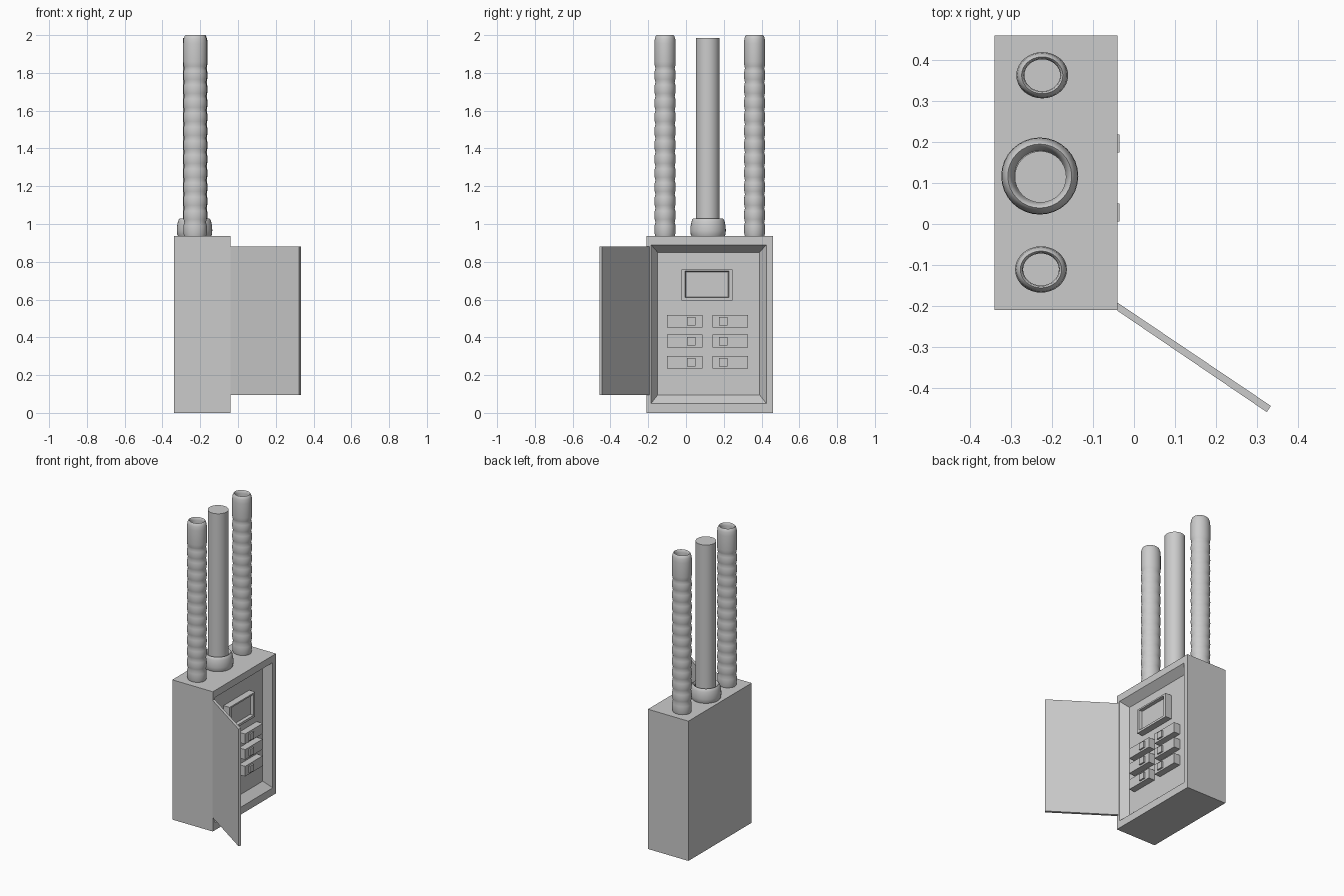
import bpy, bmesh, math

if "Cube" in bpy.data.objects:
    bpy.data.objects.remove(bpy.data.objects["Cube"])


def make_object(name, bm):
    bmesh.ops.recalc_face_normals(bm, faces=bm.faces[:])
    mesh = bpy.data.meshes.new(name)
    bm.to_mesh(mesh)
    bm.free()
    ob = bpy.data.objects.new(name, mesh)
    bpy.context.collection.objects.link(ob)
    return ob


def skin(name, rings):
    """Join successive closed rings of points and cap both ends."""
    bm = bmesh.new()
    loops = [[bm.verts.new(p) for p in ring] for ring in rings]
    n = len(loops[0])
    for a, b in zip(loops, loops[1:]):
        for i in range(n):
            j = (i + 1) % n
            bm.faces.new((a[i], a[j], b[j], b[i]))
    bm.faces.new(loops[0])
    bm.faces.new(loops[-1])
    return make_object(name, bm)


def rect_steps(name, steps):
    """Stack of (x, y0, y1, z0, z1) rectangles facing +x."""
    return skin(name, [[(x, y0, z0), (x, y1, z0), (x, y1, z1), (x, y0, z1)]
                       for x, y0, y1, z0, z1 in steps])


def block(name, x0, x1, *r):
    return rect_steps(name, [(x0, *r), (x1, *r)])


def lathe(name, cx, cy, profile, sx=1.0, n=32):
    ang = [2 * math.pi * i / n for i in range(n)]
    ob = skin(name, [[(cx + r * sx * math.cos(a), cy + r * math.sin(a), z) for a in ang]
                     for r, z in profile])
    bpy.ops.object.select_all(action='DESELECT')
    ob.select_set(True)
    bpy.context.view_layer.objects.active = ob
    bpy.ops.object.shade_smooth_by_angle(angle=math.radians(40))
    return ob


# Cabinet with a sloped recess on its open side
PANEL, FRONT = -0.09, -0.045
rect_steps("cabinet", [(-0.34, -0.21, 0.46, 0, 0.937),
                       (-0.04, -0.21, 0.46, 0, 0.937),
                       (-0.04, -0.185, 0.425, 0.05, 0.89),
                       (PANEL, -0.15, 0.39, 0.095, 0.85)])

# Open door, hinged on the near corner
door = [(-0.04, -0.192), (-0.04, -0.212), (0.324, -0.459), (0.334, -0.444)]
skin("door", [[(x, y, z) for x, y in door] for z in (0.095, 0.88)])

# Meter with a recessed window
rect_steps("meter", [(PANEL - 0.01, -0.025, 0.247, 0.595, 0.76),
                     (FRONT, -0.025, 0.247, 0.595, 0.76),
                     (FRONT, -0.005, 0.227, 0.61, 0.75),
                     (-0.065, -0.001, 0.223, 0.614, 0.746)])

# Breakers and their toggle switches
for row, z in enumerate((0.485, 0.38, 0.268)):
    for side, y0, y1, ys in (("left", -0.10, 0.087, 0.028), ("right", 0.14, 0.327, 0.197)):
        block(f"breaker_{side}_{row}", PANEL - 0.01, FRONT, y0, y1, z - 0.034, z + 0.034)
        block(f"switch_{side}_{row}", FRONT - 0.01, FRONT + 0.01,
              ys - 0.022, ys + 0.022, z - 0.022, z + 0.022)

# Ribbed conduits with an open rounded coupling on top
ribs = [(0.050, 0.93), (0.055, 0.95), (0.055, 0.992), (0.051, 1.01)]
count = 11
h = (1.825 - 1.01) / count
for i in range(count):
    z = 1.01 + i * h
    ribs += [(0.0545, z + 0.2 * h), (0.056, z + 0.5 * h), (0.0545, z + 0.8 * h), (0.051, z + h)]
ribs += [(0.054, 1.835), (0.0565, 1.86), (0.0565, 1.955), (0.054, 1.98), (0.049, 1.996),
         (0.045, 2.0), (0.041, 1.995), (0.039, 1.98), (0.039, 1.955)]
for name, x, y in (("conduit_near", -0.227, -0.111), ("conduit_far", -0.224, 0.363)):
    lathe(name, x, y, ribs, sx=1.12)

# Plain centre pipe and its rounded collar
lathe("centre_pipe", -0.228, 0.115, [(0.063, 0.93), (0.063, 1.985)])
lathe("pipe_collar", -0.23, 0.117,
      [(0.085, 0.93), (0.092, 0.945), (0.094, 0.965), (0.0925, 0.99), (0.088, 1.012),
       (0.083, 1.025), (0.078, 1.03), (0.072, 1.025), (0.066, 1.005), (0.062, 0.98)])
